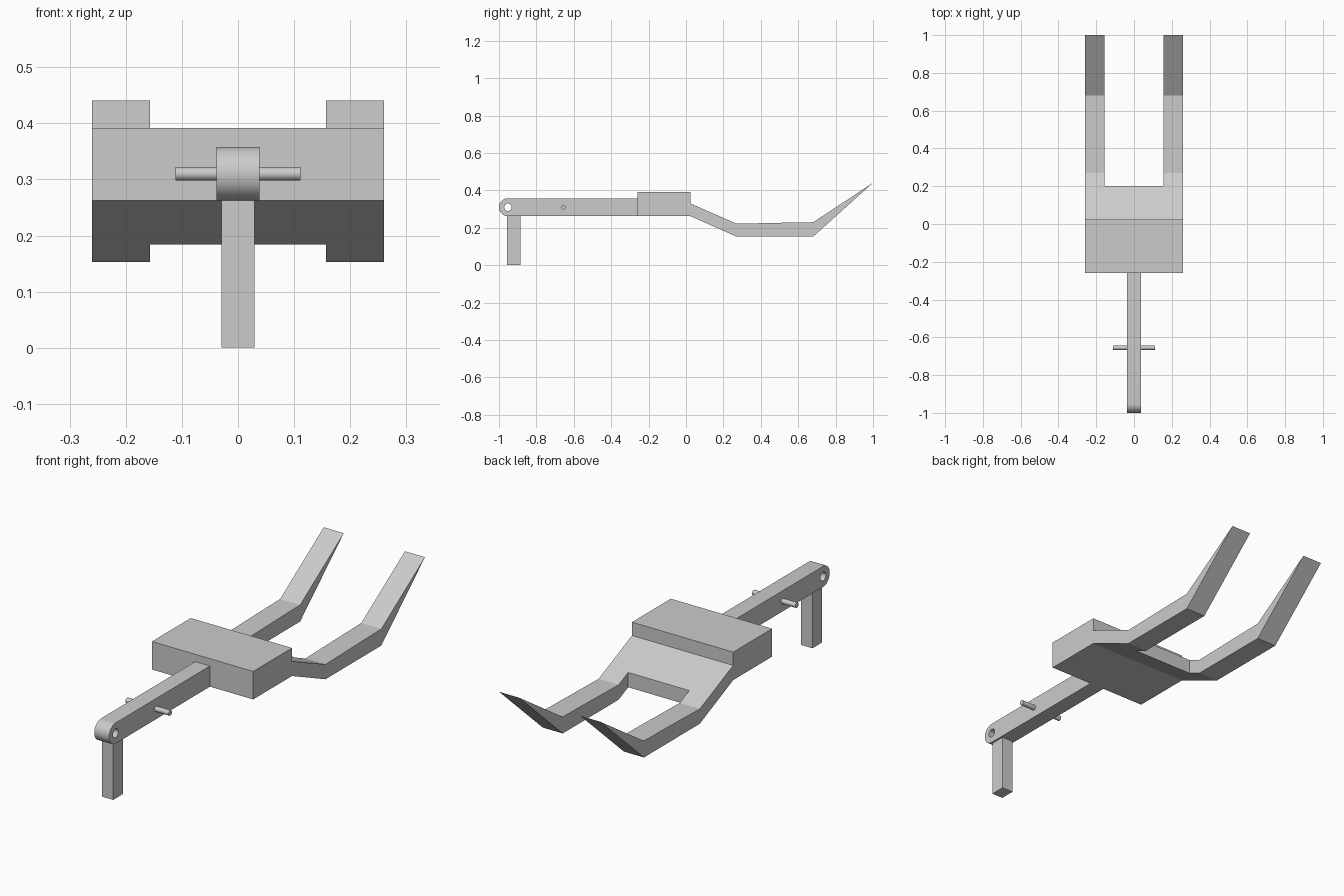
import bpy, bmesh
from math import sin, cos, pi, radians

if "Cube" in bpy.data.objects:
    bpy.data.objects.remove(bpy.data.objects["Cube"])


def prism(name, profile, half_width):
    """Extrude a (y, z) outline symmetrically along x."""
    bm = bmesh.new()
    face = bm.faces.new([bm.verts.new((-half_width, y, z)) for y, z in profile])
    ext = bmesh.ops.extrude_face_region(bm, geom=[face])
    verts = [v for v in ext["geom"] if isinstance(v, bmesh.types.BMVert)]
    bmesh.ops.translate(bm, vec=(2 * half_width, 0, 0), verts=verts)
    bmesh.ops.recalc_face_normals(bm, faces=bm.faces)
    mesh = bpy.data.meshes.new(name)
    bm.to_mesh(mesh)
    bm.free()
    obj = bpy.data.objects.new(name, mesh)
    bpy.context.collection.objects.link(obj)
    return obj


def box(name, half_width, y0, y1, z0, z1):
    return prism(name, [(y0, z0), (y1, z0), (y1, z1), (y0, z1)], half_width)


def arc(y, z, r, start, end, n):
    steps = [radians(start + (end - start) * i / n) for i in range(n + 1)]
    return [(y + r * cos(a), z + r * sin(a)) for a in steps]


def rod(name, y, z, r, half_width, n=24):
    return prism(name, arc(y, z, r, 0, 360, n)[:-1], half_width)


def cut(obj, cutter):
    mod = obj.modifiers.new("cut", "BOOLEAN")
    mod.operation = "DIFFERENCE"
    mod.solver = "EXACT"
    mod.object = cutter
    bpy.context.view_layer.objects.active = obj
    bpy.ops.object.modifier_apply(modifier=mod.name)
    bpy.data.objects.remove(cutter)


def smooth(obj):
    bpy.ops.object.select_all(action="DESELECT")
    obj.select_set(True)
    bpy.context.view_layer.objects.active = obj
    bpy.ops.object.shade_smooth_by_angle(angle=radians(30))


# Main body block
box("body_block", 0.26, -0.26, 0.025, 0.262, 0.392)

# Front arm with rounded end and through hole
arm = prism("front_arm", arc(-0.952, 0.31, 0.048, 90, 270, 16)
            + [(-0.26, 0.262), (-0.26, 0.358)], 0.038)
cut(arm, rod("hole_cutter", -0.952, 0.31, 0.02, 0.1))
smooth(arm)

# Cross pin through the arm
smooth(rod("cross_pin", -0.655, 0.31, 0.012, 0.111))

# Front leg
box("front_leg", 0.029, -0.957, -0.886, 0.0, 0.262)

# Bent two-pronged fork with the middle slot cut out
fork = prism("rear_fork", [(0.025, 0.262), (0.27, 0.153), (0.68, 0.153),
                           (1.0, 0.441), (0.68, 0.23), (0.55, 0.228),
                           (0.27, 0.222), (0.025, 0.33)], 0.26)
cut(fork, box("slot_cutter", 0.157, 0.2, 1.2, 0.0, 0.6))
